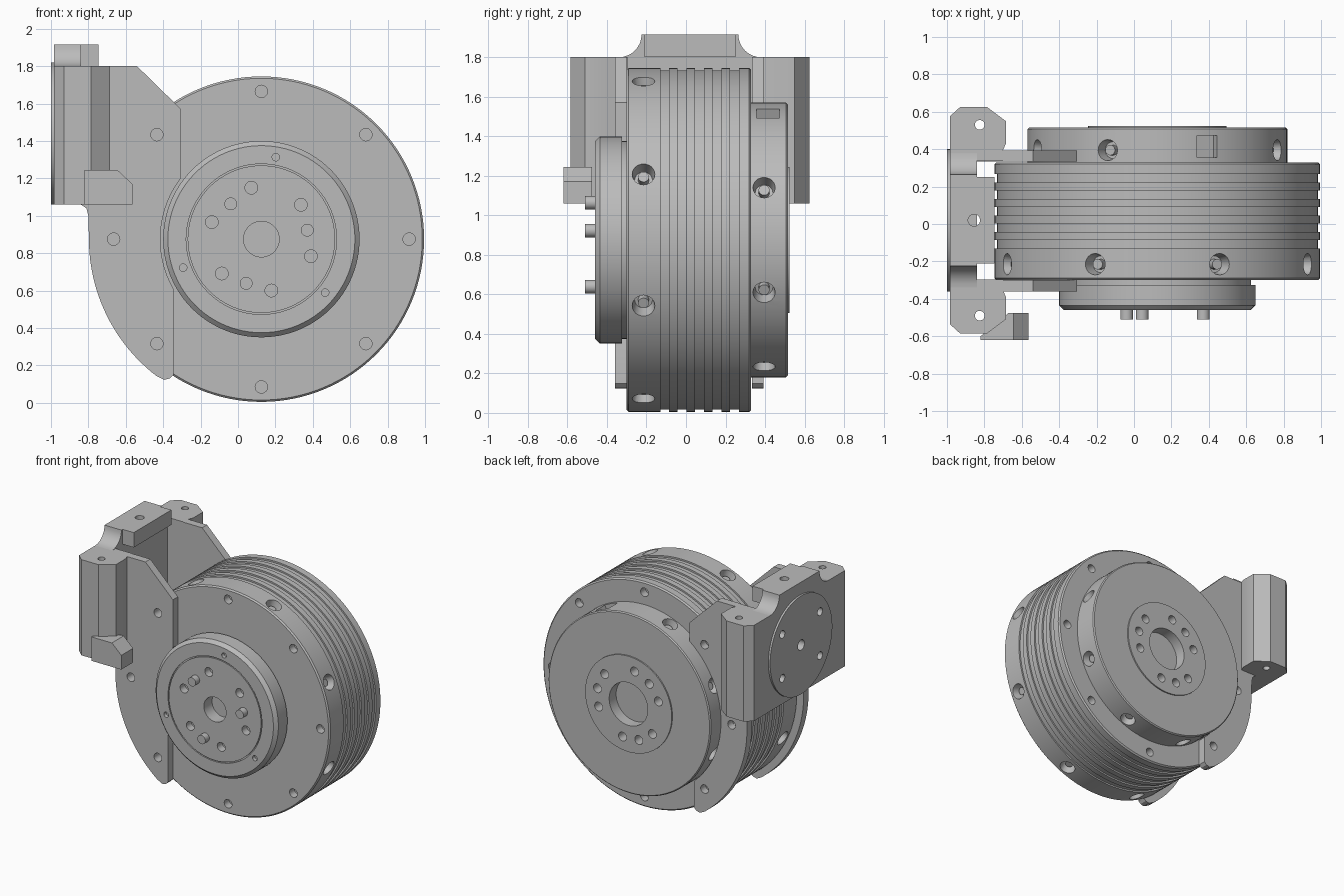
import bpy, bmesh
from math import pi, cos, sin, acos, radians
from mathutils import Vector, Matrix

old = bpy.data.objects.get("Cube")
if old:
    bpy.data.objects.remove(old, do_unlink=True)

metal = bpy.data.materials.new("plain grey metal")
metal.use_nodes = True
GREY = (0.5, 0.5, 0.5, 1)
metal.diffuse_color = GREY
next(n for n in metal.node_tree.nodes if n.type == 'BSDF_PRINCIPLED').inputs["Base Color"].default_value = GREY

CX, CZ = 0.125, 0.875      # drum axis
MID = 0.02                 # middle of the bracket in y
X, Y, Z = Vector((1, 0, 0)), Vector((0, 1, 0)), Vector((0, 0, 1))
CENTRE = Vector((CX, 0, CZ))


def finish(name, bm):
    bmesh.ops.recalc_face_normals(bm, faces=bm.faces)
    mesh = bpy.data.meshes.new(name)
    bm.to_mesh(mesh)
    bm.free()
    mesh.materials.append(metal)
    ob = bpy.data.objects.new(name, mesh)
    bpy.context.collection.objects.link(ob)
    return ob


def lathe(name, profile, loc=CENTRE, axis=Y, steps=96, twist=0):
    """Turn (radius, distance along axis) points into a solid."""
    bm = bmesh.new()
    vs = [bm.verts.new((r, 0, t)) for r, t in profile]
    edges = [bm.edges.new(p) for p in zip(vs, vs[1:])]
    bmesh.ops.spin(bm, geom=vs + edges, cent=(0, 0, 0), axis=Z, angle=2 * pi, steps=steps)
    bmesh.ops.remove_doubles(bm, verts=bm.verts, dist=1e-5)
    turn = axis.to_track_quat('Z', 'Y').to_matrix().to_4x4()
    bm.transform(Matrix.Translation(loc) @ turn @ Matrix.Rotation(twist, 4, 'Z'))
    return finish(name, bm)


def rod(name, r, a, b, loc, axis=Y, steps=24, twist=0, r2=None):
    return lathe(name, [(0, a), (r2 or r, a), (r, b), (0, b)], loc, axis, steps, twist)


def prism(name, pts, a, b, axis):
    """Extrude a 2D outline from a to b along x, y or z."""
    place = {'x': lambda u, v, w: (w, u, v), 'y': lambda u, v, w: (u, w, v),
             'z': lambda u, v, w: (u, v, w)}[axis]
    bm = bmesh.new()
    face = bm.faces.new([bm.verts.new(place(u, v, a)) for u, v in pts])
    new = bmesh.ops.extrude_face_region(bm, geom=[face])['geom']
    shift = Vector(place(0, 0, b - a))
    bmesh.ops.translate(bm, vec=shift, verts=[g for g in new if isinstance(g, bmesh.types.BMVert)])
    return finish(name, bm)


def join(name, obs):
    bm = bmesh.new()
    for ob in obs:
        bm.from_mesh(ob.data)
        bpy.data.objects.remove(ob, do_unlink=True)
    return finish(name, bm)


def cut(targets, cutters):
    tool = join("cutter", cutters)
    tool.hide_render = True
    for ob in targets:
        mod = ob.modifiers.new("holes", 'BOOLEAN')
        mod.operation, mod.solver, mod.object = 'DIFFERENCE', 'EXACT', tool
        with bpy.context.temp_override(object=ob, active_object=ob):
            bpy.ops.object.modifier_apply(modifier=mod.name)
    bpy.data.objects.remove(tool, do_unlink=True)


def arc(cx, cz, r, a0, a1, n):
    return [(cx + r * cos(a0 + (a1 - a0) * i / n), cz + r * sin(a0 + (a1 - a0) * i / n))
            for i in range(n + 1)]


def polar(r, deg, y=0):
    return Vector((CX + r * cos(radians(deg)), y, CZ + r * sin(radians(deg))))


def radial(deg):
    return Vector((cos(radians(deg)), 0, sin(radians(deg))))


# Drum with shallow cooling grooves
profile = [(0, -0.30), (0.86, -0.30), (0.87, -0.29)]
for i in range(5):
    a = -0.13 + i * 0.088
    b = a + 0.045
    profile += [(0.87, a), (0.858, a), (0.858, b), (0.87, b)]
profile += [(0.87, 0.32), (0.86, 0.33), (0, 0.33)]
drum = lathe("drum", profile, steps=128)

# Front output flange with ring seam and centre bore
flange = lathe("front_flange", [
    (0, -0.30), (0.50, -0.30), (0.50, -0.325), (0.525, -0.325), (0.525, -0.435), (0.50, -0.46),
    (0.402, -0.46), (0.402, -0.45), (0.394, -0.45), (0.394, -0.46),
    (0.095, -0.46), (0.095, -0.36), (0, -0.36)])

# Rear housing with thin cover and hub recess
housing = lathe("rear_housing", [
    (0, 0.33), (0.695, 0.33), (0.695, 0.507), (0.687, 0.515), (0.37, 0.515), (0.37, 0.525),
    (0.165, 0.525), (0.165, 0.44), (0, 0.44)])

# Side plates hugging the drum
plates = []
for side, inner, a, b in (("front", 0.54, -0.36, -0.30), ("rear", 0.70, 0.333, 0.393)):
    outline = [(-0.70, 1.80), (-0.54, 1.80), (-0.305, 1.57)]
    outline += arc(CX, CZ, inner, pi - acos(0.43 / inner), pi + acos(0.47 / inner), 24)
    outline += [(-0.345, 0.15), (-0.365, 0.13), (-0.395, 0.123)]
    outline += arc(CX, CZ, 0.922, radians(232.5), pi, 24)
    outline += [(-0.80, 1.0), (-0.81, 1.04), (-0.84, 1.06), (-0.70, 1.06)]
    plates.append(prism(side + "_side_plate", outline, a, b, 'y'))

# Mounting frame, a U seen from above
half = [(-0.985, 0.555), (-0.93, 0.605), (-0.785, 0.605), (-0.685, 0.53), (-0.685, 0.41),
        (-0.70, 0.375), (-0.70, 0.317), (-0.84, 0.317)]
frame = prism("mounting_frame", [(x, MID + h) for x, h in half]
              + [(x, MID - h) for x, h in reversed(half)], 1.06, 1.80, 'z')

# Raised bridge on top of the frame, with hollow fillets
curve = arc(0.36, 1.915, 0.115, pi, 1.5 * pi, 8)
ridge = [(0.225, 1.915)] + curve
bridge = prism("bridge_back", [(MID + h, z) for h, z in ridge]
               + [(MID - h, z) for h, z in reversed(ridge)], -0.985, -0.84, 'x')
lip = prism("bridge_lip", [(MID - 0.23, 1.80), (MID + 0.23, 1.80), (MID + 0.23, 1.915),
                           (MID - 0.23, 1.915)], -0.84, -0.745, 'x')

# Round mounting boss on the outer wall
boss_centre = Vector((0, MID, 1.44))
boss = rod("mounting_boss", 0.38, -1.0, -0.985, boss_centre, X, 96)

# Small stop block, wedge-cut on its inner side
stop = prism("stop_block", [(-0.82, 1.06), (-0.565, 1.06), (-0.565, 1.17), (-0.645, 1.245),
                            (-0.82, 1.245)], -0.62, -0.475, 'y')
cut([stop], [prism("wedge", [(-0.85, -0.61), (-0.82, -0.60), (-0.67, -0.475), (-0.67, -0.45),
                             (-0.85, -0.45)], 1.0, 1.3, 'z')])

# Rim holes through drum and plates
cut([drum] + plates, [rod("c", 0.033, a, b, polar(0.79, 45 * k)) for k in range(8)
                      for a, b in ((-0.4, -0.24), (0.27, 0.42))])

# Radial screw pockets around drum and housing
wells, rear_wells = [], []
for k in range(8):
    deg = 22.5 + 45 * k
    wells.append(rod("c", 0.062, 0.79, 0.90, polar(0, 0, -0.215), radial(deg), 24, 0, 0.045))
    if k == 1:
        rear_wells.append(rod("c", 0.083, 0.64, 0.75, polar(0, 0, 0.415), radial(deg), 4, pi / 4))
    else:
        rear_wells.append(rod("c", 0.06, 0.62, 0.72, polar(0, 0, 0.395), radial(deg), 24, 0, 0.045))
cut([drum], wells)
cut([housing], rear_wells)
screws = []
for k in range(8):
    axis = radial(22.5 + 45 * k)
    screws.append(rod("s", 0.028, 0.78, 0.835, polar(0, 0, -0.215), axis, 16))
    if k != 1:
        screws.append(rod("s", 0.028, 0.61, 0.66, polar(0, 0, 0.395), axis, 16))
screws = join("radial_screws", screws)

# Output bolt circle: three pins, each between two holes
flange_cuts, rear_cuts, pins = [], [], []
for base in (11, 131, 251):
    pins.append(rod("p", 0.034, -0.51, -0.44, polar(0.25, base)))
    rear_cuts.append(rod("c", 0.034, 0.44, 0.56, polar(0.27, base)))
    for d in (-30, 30):
        flange_cuts.append(rod("c", 0.034, -0.50, -0.40, polar(0.28, base + d)))
        rear_cuts.append(rod("c", 0.034, 0.44, 0.56, polar(0.27, base + d)))
    flange_cuts.append(rod("c", 0.02, -0.50, -0.43, polar(0.445, base + 69)))
cut([flange], flange_cuts)
cut([housing], rear_cuts)
pins = join("output_pins", pins)

# Frame holes: boss pattern, vertical arm holes, bridge hole
boss_cuts = [rod("c", 0.04, -1.1, -0.92, boss_centre, X)]
boss_cuts += [rod("c", 0.03, -1.1, -0.92, boss_centre + Vector((0, sy * 0.23, sz * 0.17)), X)
              for sy in (-1, 1) for sz in (-1, 1)]
cut([boss, frame], boss_cuts)
cut([frame], [rod("c", 0.026, 1.0, 1.9, Vector((-0.825, MID + s * 0.51, 0)), Z) for s in (-1, 1)])
cut([bridge, lip], [rod("c", 0.032, 1.7, 2.0, Vector((-0.855, MID, 0)), Z)])

# Smooth the round surfaces and keep the machined edges crisp
bpy.ops.object.select_all(action='DESELECT')
for ob in [drum, flange, housing, frame, bridge, lip, boss, stop, screws, pins] + plates:
    ob.select_set(True)
    bpy.context.view_layer.objects.active = ob
bpy.ops.object.shade_smooth_by_angle(angle=radians(30))
